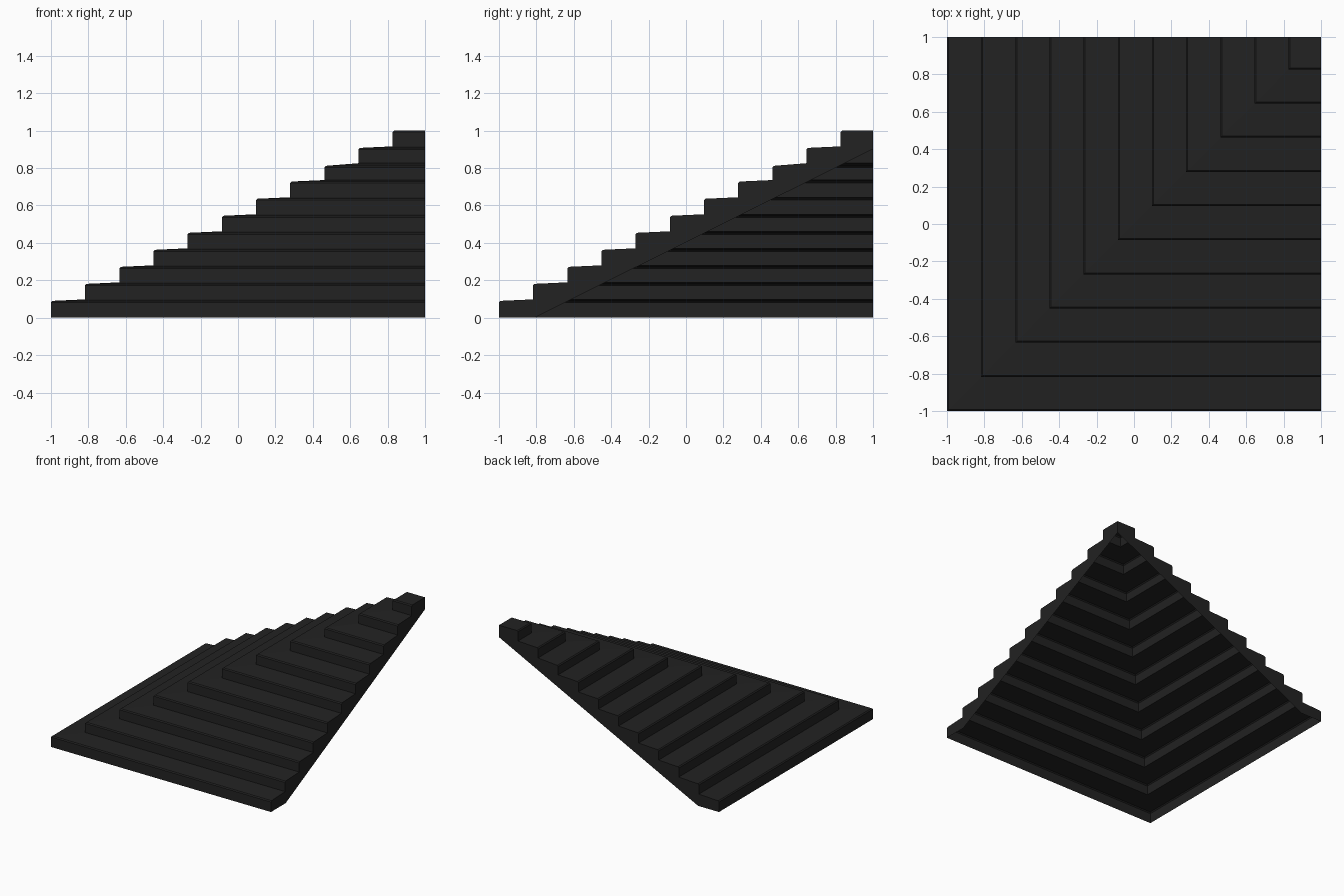
import bpy, bmesh

if "Cube" in bpy.data.objects:
    bpy.data.objects.remove(bpy.data.objects["Cube"])

RUN = 0.1827      # tread depth
BEV = 0.008       # small chamfer on every nosing
TOPS = [0.09, 0.181, 0.272, 0.363, 0.454, 0.545, 0.636, 0.728, 0.812, 0.908, 1.0]
SLOPES = [0.008] * 8 + [0.014, 0.008, 0.0]   # slight rise of each tread

# Stepped profile: (distance along run, height)
profile = [(-1.0, 0.0)]
for k, (top, rise) in enumerate(zip(TOPS, SLOPES)):
    u = -1 + RUN * k
    u_next = 1.0 if k == len(TOPS) - 1 else u + RUN
    profile += [(u, top - BEV), (u + BEV, top), (u_next, top + rise)]

bm = bmesh.new()

# Treads and risers: profile swept round the outer corner, open underneath
corner = [bm.verts.new((u, u, z)) for u, z in profile]
right = [bm.verts.new((1, u, z)) for u, z in profile]
back = [bm.verts.new((u, 1, z)) for u, z in profile]
for i in range(len(profile) - 1):
    j = i + 1
    if profile[j][0] < 1:
        bm.faces.new((corner[i], right[i], right[j], corner[j]))
        bm.faces.new((back[i], corner[i], corner[j], back[j]))
    else:  # square top landing
        bm.faces.new((corner[i], right[i], right[j], back[i]))

# Stringer end faces with a straight sloping lower edge
lower = [(-0.81, 0.0), (1.0, 0.902)]
low_r = [bm.verts.new((1, u, z)) for u, z in lower]
low_b = [bm.verts.new((u, 1, z)) for u, z in lower]
bm.faces.new([right[0]] + low_r + right[:0:-1])
bm.faces.new(([back[0]] + low_b + back[:0:-1])[::-1])

bmesh.ops.remove_doubles(bm, verts=bm.verts[:], dist=1e-5)
loose = [v for v in bm.verts if not v.link_faces]
bmesh.ops.delete(bm, geom=loose, context='VERTS')

mesh = bpy.data.meshes.new("corner_stair")
bm.to_mesh(mesh)
bm.free()
stair = bpy.data.objects.new("corner_stair", mesh)
bpy.context.collection.objects.link(stair)

# Single near-black colour
mat = bpy.data.materials.new("charcoal black")
mat.diffuse_color = (0.016, 0.016, 0.016, 1)
mat.use_nodes = True
mat.node_tree.nodes["Principled BSDF"].inputs["Base Color"].default_value = mat.diffuse_color
mesh.materials.append(mat)
